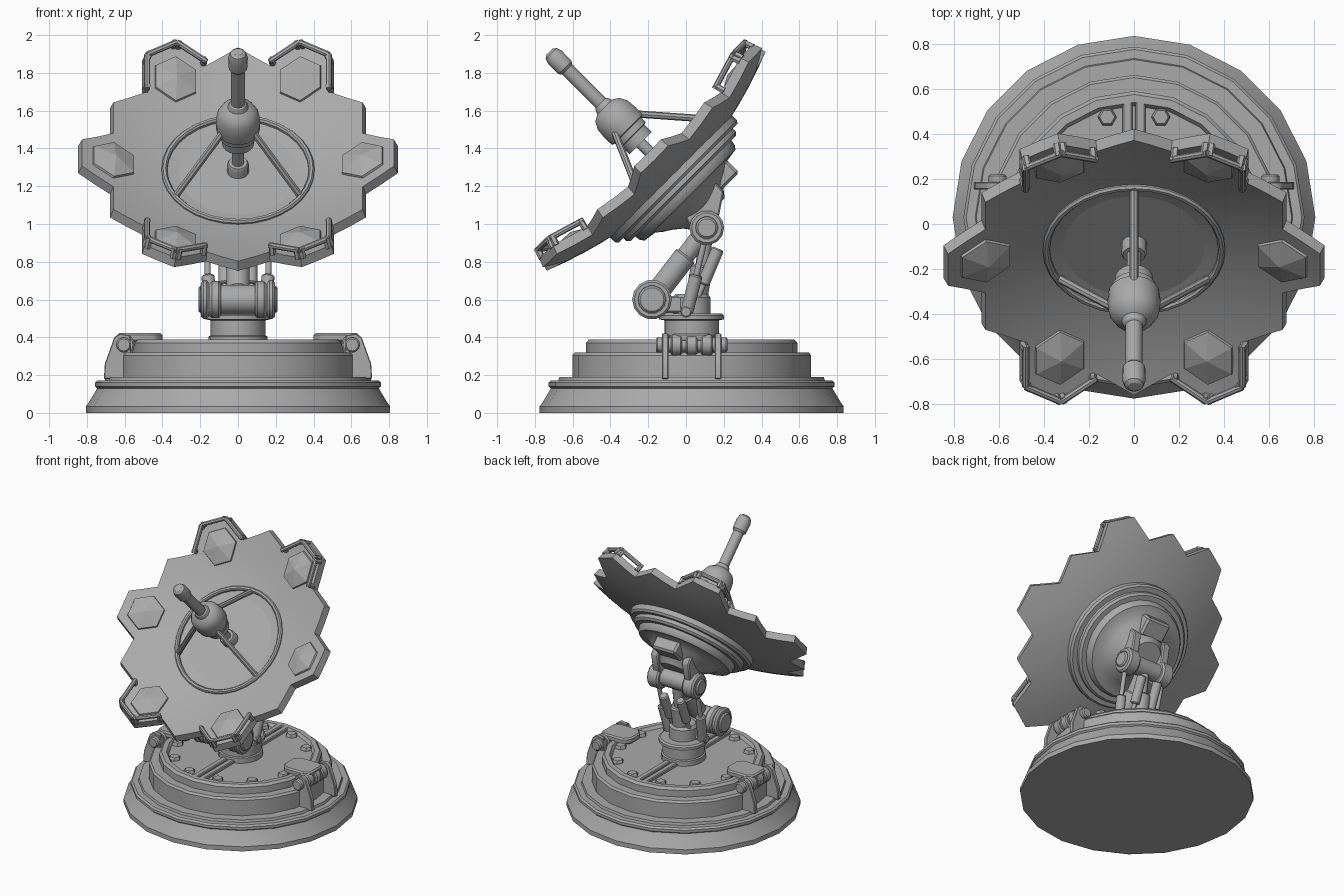
import bpy, bmesh, math
from mathutils import Matrix, Vector

if "Cube" in bpy.data.objects:
    bpy.data.objects.remove(bpy.data.objects["Cube"])

mat = bpy.data.materials.new("mid grey")
mat.diffuse_color = (0.4, 0.4, 0.4, 1)
mat.use_nodes = True
mat.node_tree.nodes["Principled BSDF"].inputs["Base Color"].default_value = mat.diffuse_color
CY = 0.03                                            # base centre in y
BASE = Matrix.Translation((0, CY, 0))
DISH = Matrix.Translation((0, 0.587, 0.587)) @ Matrix.Rotation(math.radians(45), 4, 'X')


def finish(name, bm, matrix=Matrix(), angle=32):
    bmesh.ops.remove_doubles(bm, verts=bm.verts, dist=1e-5)
    bmesh.ops.recalc_face_normals(bm, faces=bm.faces)
    bm.transform(matrix)
    me = bpy.data.meshes.new(name)
    bm.to_mesh(me)
    bm.free()
    me.materials.append(mat)
    ob = bpy.data.objects.new(name, me)
    bpy.context.collection.objects.link(ob)
    bpy.context.view_layer.objects.active = ob
    ob.select_set(True)
    bpy.ops.object.shade_smooth_by_angle(angle=math.radians(angle))
    ob.select_set(False)
    return ob


def lathe(name, profile, matrix=Matrix(), segs=20, start=0.0):
    """Spin (radius, height) points around local z."""
    bm = bmesh.new()
    rings = []
    for r, z in profile:
        rings.append([bm.verts.new((r * math.cos(start + 2 * math.pi * i / segs),
                                    r * math.sin(start + 2 * math.pi * i / segs), z)) for i in range(segs)])
    for a, b in zip(rings, rings[1:]):
        for i in range(segs):
            j = (i + 1) % segs
            bm.faces.new((a[i], a[j], b[j], b[i]))
    bm.faces.new(rings[0])
    bm.faces.new(rings[-1])
    return finish(name, bm, matrix)


def along(a, b):
    a, b = Vector(a), Vector(b)
    return Matrix.Translation(a) @ (b - a).to_track_quat('Z', 'Y').to_matrix().to_4x4(), (b - a).length


def rod(name, a, b, r, segs=12, bevel=0.0):
    m, n = along(a, b)
    prof = [(r, 0), (r, n)]
    if bevel:
        prof = [(r - bevel, 0), (r, bevel), (r, n - bevel), (r - bevel, n)]
    return lathe(name, prof, m, segs)


def prism(name, pts, t0, t1, matrix=Matrix(), bevel=0.0):
    """Extrude a 2D outline along local z."""
    bm = bmesh.new()
    lo = [bm.verts.new((x, y, t0)) for x, y in pts]
    hi = [bm.verts.new((x, y, t1)) for x, y in pts]
    bm.faces.new(lo)
    bm.faces.new(hi)
    for i in range(len(pts)):
        j = (i + 1) % len(pts)
        bm.faces.new((lo[i], lo[j], hi[j], hi[i]))
    if bevel:
        bmesh.ops.bevel(bm, geom=bm.edges[:], offset=bevel, segments=1, affect='EDGES')
    return finish(name, bm, matrix)


def rect(x0, x1, y0, y1):
    return [(x0, y0), (x1, y0), (x1, y1), (x0, y1)]


# ---- Base: flared foot, rounded lip, drum and rimmed deck ----
lathe("base", [(.805, 0), (.805, .035), (.79, .055), (.745, .13), (.757, .14), (.757, .16), (.745, .172),
               (.705, .172), (.70, .19), (.632, .19), (.632, .305), (.62, .32), (.56, .32), (.56, .37),
               (.545, .388), (.51, .388), (.495, .366)], BASE)
for s in (-1, 1):
    prism("deck_seam_bar", rect(*sorted((s * .007, s * .05)), -.53, .53), .34, .388, BASE, .006)
for i in range(12):
    a = math.radians(15 + 30 * i)
    lathe("deck_bolt", [(.042, .36), (.042, .375), (.033, .388)],
          BASE @ Matrix.Translation((.46 * math.cos(a), .46 * math.sin(a), 0)), 6)
lathe("pedestal", [(.155, .36), (.155, .405), (.145, .41), (.145, .49), (.172, .495), (.172, .515), (.16, .525),
                   (.10, .525), (.10, .61), (.085, .63)], BASE)

# ---- Hinged latches on both sides of the base ----
XZ = Matrix.Rotation(math.radians(90), 4, 'X')       # outline in x-z, thickness along -y
for s in (-1, 1):
    for y in (-.11, .17):
        pts = [(.56, .18), (.71, .18), (.705, .26), (.655, .40), (.625, .42), (.57, .41)]
        prism("latch_leg", [(s * x, z) for x, z in pts], -y - .017, -y + .017, XZ, .004)
    rod("latch_pin", (s * .605, -.16, .36), (s * .605, .22, .36), .04, 12, .008)
    for y in (-.05, .03, .11):
        rod("latch_sleeve", (s * .605, y - .03, .36), (s * .605, y + .03, .36), .057, 14, .008)
    pts = [(.40, -.02), (.44, -.07), (.60, -.07), (.64, -.04), (.64, .10), (.60, .13), (.44, .13), (.40, .08)]
    prism("latch_plate", [(s * x, y) for x, y in pts], .375, .422, Matrix(), .01)

# ---- Lower knuckle, arms and pistons ----
def axle(name, y, z, parts):
    for x0, x1, r in parts:
        for s in ((1, -1) if x0 > 0 else (1,)):
            rod(name, (s * x0, y, z), (s * x1, y, z), r, 14, .012)


LOW, HIGH = (-.18, .60), (.11, .98)
axle("lower_knuckle", *LOW, [(-.15, .15, .08), (.09, .15, .10), (.155, .195, .105), (.19, .21, .075)])
axle("upper_joint", *HIGH, [(-.19, .19, .065), (.10, .195, .092), (.19, .21, .06)])
prism("knuckle_mount", rect(-.08, .08, -.17, .06), .53, .62, Matrix(), .01)
rod("main_arm", (0, *LOW), (0, *HIGH), .05, 14)
rod("arm_sleeve", (0, -.15, .64), (0, .0, .835), .062, 14, .01)
rod("center_piston", (0, .05, .58), (0, .085, .78), .06, 14, .01)
rod("center_piston_rod", (0, .085, .78), (0, .11, .95), .035)
for s in (-1, 1):
    rod("front_piston", (s * .14, .0, .52), (s * .16, .055, .73), .035, 12, .008)
    rod("front_piston_rod", (s * .16, .055, .73), (s * .165, .11, .96), .016)
    rod("rear_piston", (s * .07, .17, .87), (s * .07, .09, .68), .033, 12, .008)
    rod("rear_piston_rod", (s * .07, .09, .68), (s * .07, .03, .53), .016)
    rod("piston_foot", (s * .09, .0, .535), (s * .18, .0, .535), .03, 10, .006)

# ---- Reflector: nineteen hexagons on a shallow bowl ----
W, R = .33, .2                                        # hexagon width and tip radius


def bowl(x, v, lift=0.0):
    """Point on the bowl, raised along its local normal."""
    n = Vector((-.5 * x, -.5 * v, 1)).normalized()
    return Vector((x, v, .945 + .25 * (x * x + v * v))) + n * lift


def hexagon(cx, cv, scale=1.0):
    return [(cx + scale * x * W / 2, cv + scale * v * R)
            for x, v in ((1, -.5), (1, .5), (0, 1), (-1, .5), (-1, -.5), (0, -1))]


bm = bmesh.new()
for row in range(-2, 3):
    count = 5 - abs(row)
    for c in range(count):
        cx, cv = (c - (count - 1) / 2) * W, row * 1.5 * R
        ring = [bm.verts.new((x, v, 0)) for x, v in hexagon(cx, cv)]
        mid = bm.verts.new((cx, cv, 0))
        for i in range(6):
            bm.faces.new((mid, ring[i], ring[(i + 1) % 6]))
bmesh.ops.remove_doubles(bm, verts=bm.verts, dist=1e-3)
bmesh.ops.subdivide_edges(bm, edges=bm.edges[:], cuts=1, use_grid_fill=True)
for v in bm.verts:
    v.co = bowl(v.co.x, v.co.y)
geo = bmesh.ops.extrude_face_region(bm, geom=bm.faces[:], use_keep_orig=True)
for v in [g for g in geo["geom"] if isinstance(g, bmesh.types.BMVert)]:
    v.co = bowl(v.co.x, v.co.y, -.055)
finish("reflector", bm, DISH)

# ---- Faceted hexagon pads on the six corner cells, rails on four ----
for sx, sv in ((2, 0), (-2, 0), (1, 1), (1, -1), (-1, 1), (-1, -1)):
    cx, cv = sx * W, sv * 3 * R
    bm = bmesh.new()
    low = [bm.verts.new(bowl(x, v, -.01)) for x, v in hexagon(cx, cv, .67)]
    top = [bm.verts.new(bowl(x, v, .012)) for x, v in hexagon(cx, cv, .64)]
    tip = bm.verts.new(bowl(cx, cv, .05))
    bm.faces.new(low)
    for i in range(6):
        j = (i + 1) % 6
        bm.faces.new((low[i], low[j], top[j], top[i]))
        bm.faces.new((top[i], top[j], tip))
    finish("cell_pad", bm, DISH, 15)
    if sv:
        edge = [(cx + sx * x * W / 2, cv + sv * v * R) for x, v in ((.97, -.5), (.97, .5), (0, .97), (-.97, .5))]
        for (x0, v0), (x1, v1) in zip(edge, edge[1:]):
            a, b = DISH @ bowl(x0, v0, .04), DISH @ bowl(x1, v1, .04)
            rod("guard_rail", a, b, .016, 8)
            for t in (.08, .92):
                px, pv = x0 + (x1 - x0) * t, v0 + (v1 - v0) * t
                rod("rail_post", DISH @ bowl(px, pv, -.01), DISH @ bowl(px, pv, .05), .018, 6)

# ---- Ring, struts and feed antenna ----
lathe("inner_ring", [(.405, .96), (.405, .995), (.397, 1.005), (.383, 1.005), (.375, .995), (.375, .96)], DISH, 32)
for deg in (90, 210, 330):
    c, s = math.cos(math.radians(deg)), math.sin(math.radians(deg))
    rod("feed_strut", DISH @ Vector((.385 * c, .385 * s, .98)), DISH @ Vector((.09 * c, .09 * s, 1.32)), .019, 8)
FEED = DISH @ Matrix.Translation((0, .01, 0))
lathe("feed_socket", [(.058, .92), (.058, 1.02), (.05, 1.035), (.032, 1.035), (.032, 1.2)], FEED, 14)
lathe("feed_body", [(.06, 1.18), (.085, 1.18), (.085, 1.235), (.10, 1.24), (.10, 1.275), (.115, 1.28), (.118, 1.33),
                    (.112, 1.39), (.09, 1.43), (.055, 1.45), (.045, 1.475), (.038, 1.48), (.038, 1.74)], FEED, 18)
lathe("feed_tip", [(.038, 1.73), (.05, 1.745), (.052, 1.82), (.042, 1.85), (.025, 1.862)], FEED, 14)

# ---- Stepped backing plate, hub and mounting bracket ----
lathe("backing_plate", [(.44, .97), (.457, .95), (.457, .905), (.445, .89), (.41, .89), (.41, .865), (.395, .85),
                        (.36, .85), (.355, .82), (.34, .80), (.27, .79), (.24, .765), (.20, .74), (.15, .70),
                        (.12, .66)], DISH, 32)
prism("back_box", rect(-.10, .10, .13, .27), .70, .80, DISH, .015)
for s in (-1, 1):
    pts = [(.20, -.02), (.05, .16), (-.12, .02), (.03, -.21), (.09, -.24), (.16, -.22)]
    m = Matrix.Translation((s * .13, 0, 1.19)) @ Matrix(((0, 0, 1, 0), (1, 0, 0, 0), (0, 1, 0, 0), (0, 0, 0, 1)))
    prism("hub_ear", pts, -.03, .03, m, .008)
